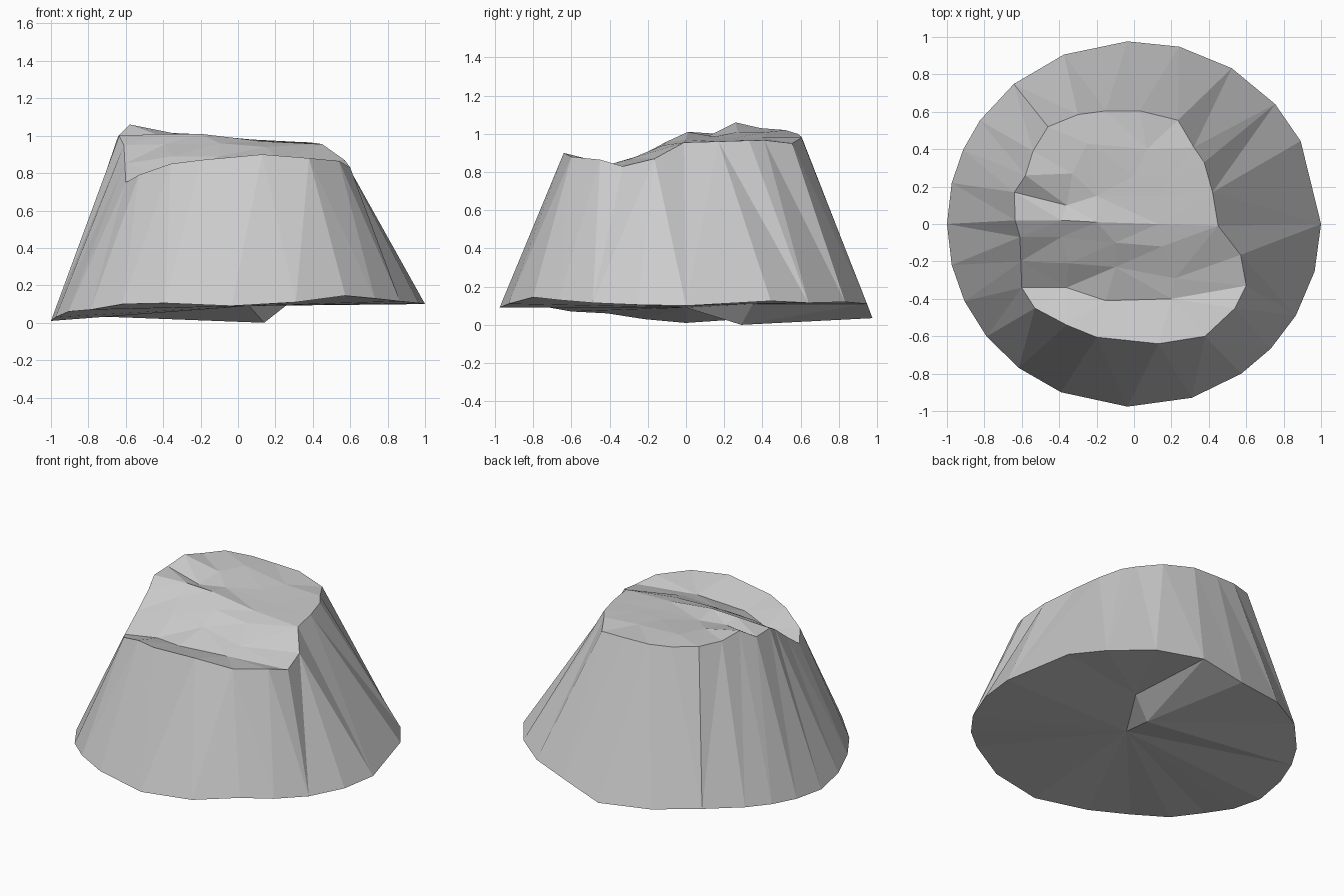
import bpy
import math
from mathutils import Vector
from mathutils.geometry import delaunay_2d_cdt

if "Cube" in bpy.data.objects:
    bpy.data.objects.remove(bpy.data.objects["Cube"])

# Foot of the rock: (angle in degrees, height)
foot = [(0, .10), (27, .125), (41, .115), (58.5, .12), (76, .11), (92, .035),
        (112, .055), (130, .07), (145.5, .055), (156, .04), (167, .025), (180, .01),
        (193, .03), (205, .06), (218, .07), (232, .10), (247, .105), (268, .09),
        (288, .11), (305, .145), (317, .13), (330, .115), (345, .105)]
foot_ring = [(math.cos(math.radians(a)), .977 * math.sin(math.radians(a)), z) for a, z in foot]

# Broken upper rim, counter-clockwise from the right
rim = [(.45, -.01, .955), (.42, .17, .96), (.375, .33, .965), (.32, .41, .967),
       (.235, .555, .95), (.03, .605, .98), (-.15, .605, .985), (-.3, .585, 1.0),
       (-.46, .52, 1.02), (-.54, .39, 1.03), (-.58, .26, 1.06), (-.64, .17, 1.0),
       (-.635, .02, 1.0), (-.61, -.07, .95), (-.605, -.2, .85), (-.6, -.34, .75),
       (-.53, -.45, .79), (-.36, -.54, .85), (-.2, -.605, .87), (.13, -.64, .9),
       (.38, -.6, .88), (.54, -.45, .865), (.6, -.33, .83), (.57, -.165, .87)]

# Relief of the crown: groove, slope, ridge, shallow hollow
crown = [(-.36, -.34, .79), (-.15, -.41, .82), (.2, -.4, .84),
         (-.35, -.21, .89), (-.1, -.23, .89), (.22, -.29, .87),
         (-.39, -.07, .955), (-.1, -.1, .96), (.15, -.12, .94),
         (-.39, .02, 1.01), (-.2, .01, 1.01), (.13, 0, .97),
         (-.36, .1, .98), (-.2, .15, .985), (.14, .15, .97),
         (-.33, .27, 1.01), (0, .26, .98), (.2, .25, .97),
         (-.25, .43, 1.01), (.07, .4, .98)]

# Underside: low spur beside a shallow step
under = [(.14, .29, 0), (.28, .35, .11), (.06, 0, .09)]

verts = foot_ring + rim
faces = []
nf, nr = len(foot_ring), len(rim)


def cap(start, count, inner, creases, up):
    """Fill a ring with triangles that pass through the inner points."""
    base = len(verts)
    verts.extend(inner)
    ids = list(range(start, start + count)) + list(range(base, base + len(inner)))
    edges = [(i, (i + 1) % count) for i in range(count)]
    edges += [(a, b) for a, b in creases]
    pts = [Vector(verts[i][:2]) for i in ids]
    result = delaunay_2d_cdt(pts, edges, [], 1, 1e-6)
    source = [o[0] for o in result[3]]
    for f in result[2]:
        tri = [ids[source[i]] for i in f]
        a, b, c = (Vector(verts[i][:2]) for i in tri)
        if ((b - a).cross(c - a) > 0) != up:
            tri.reverse()
        faces.append(tri)


def angle(v):
    return math.atan2(v[1], v[0] + 1e-9) % (2 * math.pi)


# Steep sides: zip foot and rim together by angle
foot_a = [angle(v) for v in foot_ring] + [2 * math.pi]
rim_a = [angle(v) for v in rim]
rim_a[0] = 0
rim_a.append(2 * math.pi)
i = j = 0
while i < nf or j < nr:
    lo, hi = i % nf, nf + j % nr
    if j == nr or (i < nf and foot_a[i + 1] <= rim_a[j + 1]):
        faces.append((lo, (i + 1) % nf, hi))
        i += 1
    else:
        faces.append((lo, nf + (j + 1) % nr, hi))
        j += 1

# Crown with creases along groove and ridge
cr = [(nr + a, nr + b) for a, b in [(0, 1), (1, 2), (3, 4), (4, 5), (6, 7), (7, 8),
                                    (9, 10), (10, 11), (12, 13), (13, 14)]]
cr += [(15, nr), (nr + 2, 22), (12, nr + 9), (nr + 11, 0)]
cap(nf, nr, crown, cr, True)

# Underside with the spur edges
cap(0, nf, under, [(nf, 5), (nf, nf + 1), (nf, nf + 2), (nf + 1, nf + 2),
                   (nf + 1, 4), (nf, 9)], False)

mesh = bpy.data.meshes.new("rock_stump")
mesh.from_pydata(verts, [], faces)
mesh.validate()
mesh.update()
rock = bpy.data.objects.new("rock_stump", mesh)
bpy.context.collection.objects.link(rock)
